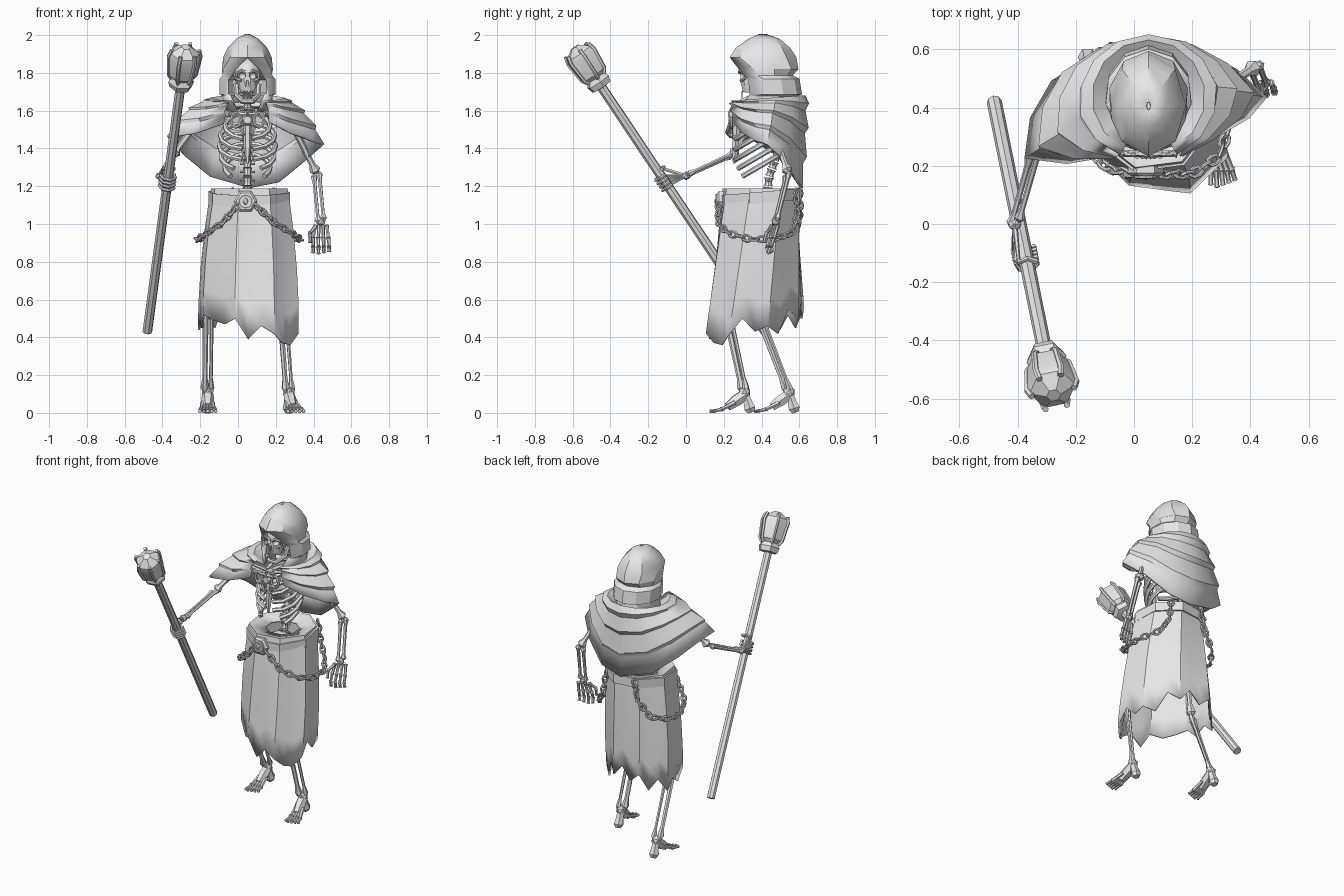
import bpy, bmesh, math
from math import sin, cos, pi
from mathutils import Vector as V

cube = bpy.data.objects.get("Cube")
if cube:
    bpy.data.objects.remove(cube, do_unlink=True)

grey = bpy.data.materials.new("plain grey")
grey.use_nodes = True
grey.diffuse_color = (0.8, 0.8, 0.8, 1)
for node in grey.node_tree.nodes:
    if node.type == 'BSDF_PRINCIPLED':
        node.inputs["Base Color"].default_value = (0.8, 0.8, 0.8, 1)
parts = []


def add(name, mesh):
    ob = bpy.data.objects.new(name, mesh)
    bpy.context.scene.collection.objects.link(ob)
    mesh.materials.clear()
    mesh.materials.append(grey)
    parts.append(ob)
    return ob


def finish(name, bm):
    bmesh.ops.remove_doubles(bm, verts=bm.verts, dist=0.0002)
    bmesh.ops.recalc_face_normals(bm, faces=bm.faces)
    mesh = bpy.data.meshes.new(name)
    bm.to_mesh(mesh)
    bm.free()
    return add(name, mesh)


def loft(name, rings, closed=False, caps=False, thick=0):
    """Skin a list of point rings with quads."""
    bm = bmesh.new()
    rows = [[bm.verts.new(p) for p in ring] for ring in rings]
    n = len(rows[0])
    for a, b in zip(rows, rows[1:]):
        for i in range(n if closed else n - 1):
            j = (i + 1) % n
            bm.faces.new((a[i], a[j], b[j], b[i]))
    if caps:
        bm.faces.new(rows[0])
        bm.faces.new(rows[-1])
    ob = finish(name, bm)
    if thick:
        mod = ob.modifiers.new("cloth thickness", 'SOLIDIFY')
        mod.thickness = thick
        mod.offset = 0
    return ob


def spun(name, p, q, profile, n=6):
    """Turn a (fraction, radius) profile about the line p-q."""
    p, q = V(p), V(q)
    rot = (q - p).to_track_quat('Z', 'Y')
    rings = [[p.lerp(q, t) + rot @ V((r * cos(2 * pi * k / n), r * sin(2 * pi * k / n), 0))
              for k in range(n)] for t, r in profile]
    return loft(name, rings, True, True)


def bone(name, p, q, r, knob=1.7):
    return spun(name, p, q, [(0, r * .7), (.05, r * knob), (.16, r), (.84, r * .85),
                             (.95, r * knob), (1, r * .7)])


def tube(name, paths, r, cyclic=False):
    curve = bpy.data.curves.new(name, 'CURVE')
    curve.dimensions = '3D'
    curve.bevel_depth, curve.bevel_resolution, curve.use_fill_caps = r, 1, True
    for path in paths:
        s = curve.splines.new('POLY')
        s.points.add(len(path) - 1)
        s.use_cyclic_u = cyclic
        for pt, co in zip(s.points, path):
            pt.co = (*co, 1)
    tmp = bpy.data.objects.new(name + " path", curve)
    mesh = bpy.data.meshes.new_from_object(tmp)
    bpy.data.objects.remove(tmp)
    return add(name, mesh)


def blob(name, c, radii, level=2):
    bm = bmesh.new()
    bmesh.ops.create_icosphere(bm, subdivisions=level, radius=1)
    for v in bm.verts:
        v.co = V(c) + V(a * b for a, b in zip(v.co, radii))
    return finish(name, bm)


def resample(pts, step):
    out = []
    for a, b in zip(pts, pts[1:]):
        a, b = V(a), V(b)
        n = max(1, round((b - a).length / step))
        out += [a.lerp(b, k / n) for k in range(n)]
    return out + [V(pts[-1])]


def chain(name, pts, step=.036):
    links, p = [], resample(pts, step)
    for i, (a, b) in enumerate(zip(p, p[1:])):
        t = (b - a).normalized()
        side = t.cross(V((.3, .5, .8))).normalized()
        if i % 2:
            side = t.cross(side)
        m = (a + b) / 2
        links.append([m + t * .026 * cos(k * pi / 4) + side * .016 * sin(k * pi / 4) for k in range(8)])
    tube(name, links, .007, True)


# Staff with clawed head
foot, axis = V((-.48, .42, .43)), V((.112, -.553, .826)).normalized()
spun("staff_shaft", foot, foot + axis * 1.6, [(0, .026), (1, .026)], 8)
base, tip = foot + axis * 1.565, foot + axis * 1.825
spun("staff_head", base, tip, [(0, .03), (.02, .06), (.14, .07), (.24, .054), (.32, .076),
                              (.75, .088), (.85, .08), (1, .025)], 6)
rot = axis.to_track_quat('Z', 'Y')
for k in range(6):
    out = rot @ V((cos(k * pi / 3), sin(k * pi / 3), 0))
    tube("staff_claw", [[base + axis * s + out * r for s, r in
                         ((.06, .056), (.085, .074), (.2, .086), (.24, .074))]], .011)

# Hood: faceted crown with a peaked opening below the brow
hood = [(2.0, .39, .42, .008, 0), (1.975, .335, .49, .055, 0), (1.93, .27, .545, .098, 0),
        (1.88, .238, .578, .122, 0), (1.82, .265, .588, .132, .5), (1.785, .28, .558, .13, .7),
        (1.765, .285, .595, .143, .8), (1.69, .285, .608, .143, .85), (1.68, .29, .578, .128, .8),
        (1.61, .28, .6, .13, .5)]
rings = []
for z, front, back, w, gap in hood:
    ring = []
    for k in range(9):
        a = gap + (2 * pi - 2 * gap) * k / 8
        ring.append(V((.05 + w * sin(a), (front + back) / 2 - (back - front) / 2 * cos(a), z)))
    rings.append(ring)
loft("hood", rings, thick=.014)

# Shoulder cape with stepped folds, lowest at the back, rolled in at the collar
hem = [(-.07, .25, 1.53), (-.22, .22, 1.48), (-.36, .23, 1.46), (-.34, .36, 1.44), (-.27, .48, 1.36),
       (-.14, .56, 1.25), (.06, .6, 1.19), (.21, .58, 1.22), (.34, .52, 1.33), (.44, .43, 1.42),
       (.38, .37, 1.44), (.27, .31, 1.48), (.16, .26, 1.54)]
rings = []
for t, push in ((-.2, -.07), (-.1, -.03), (0, .005), (.1, .022), (.2, .006), (.42, .028), (.48, .01),
                (.72, .026), (.78, .008), (1, .012)):
    ring = []
    for i, b in enumerate(hem):
        a = -.45 - (2 * pi - .9) * i / (len(hem) - 1)
        out = V((sin(a), -cos(a), 0))
        top = V((.05 + .19 * sin(a), .435 - .19 * cos(a), 1.66 - .015 * cos(a)))
        s = max(t, 0)
        ring.append(top.lerp(V(b), s) + out * push + V((0, 0, .04 * sin(pi * s) + .25 * min(t, 0))))
    rings.append(ring)
loft("shoulder_cape", rings, thick=.014)

# Ragged skirt of flat panels, waist lining and belt
drop = [.39, .46, .42, .37, .36, .42, .5, .43, .46, .42, .55, .5,
        .58, .5, .56, .45, .52, .44, .5, .45, .52, .49, .47, .5]


def corner(i, t, grow):
    a, flare = i * pi / 12, t * (2 - t)
    return V((.06 - .005 * t + (.206 + .066 * flare + grow) * sin(a),
              .395 - .03 * t - (.205 + .05 * t + grow) * cos(a) - .07 * t * sin(a), 0))


def panel(i, t, grow, z):
    k = (i + 1) // 3 * 3 - 1
    p = corner(k, t, grow).lerp(corner(k + 3, t, grow), (i - k) / 3)
    return p + V((0, 0, z))


rings = [[panel(i, 0, -.1, 1.165) for i in range(24)]]
for t in (0, .1, .3, .55, .8, 1):
    rings.append([panel(i, t, 0, 1.185 + (h - 1.185) * t) for i, h in enumerate(drop)])
loft("skirt", rings, True, thick=.01)
rings = [[panel(i, 0, g, 1.14 - .018 * cos(i * pi / 12) + dz) for i in range(24)]
         for g, dz in ((0, .03), (.018, .03), (.018, -.03), (0, -.03), (0, .03))]
loft("belt", rings, True)
spun("belt_buckle", (.04, .2, 1.12), (.04, .165, 1.12), [(0, .06), (.7, .062), (1, .05)], 6)
tube("buckle_ring", [[(.04 + .034 * sin(k * pi / 5), .162, 1.12 + .034 * cos(k * pi / 5))
                      for k in range(10)]], .007, True)
blob("buckle_stud", (.04, .162, 1.12), (.015, .012, .02), 1)
chain("left_chain", [(.09, .17, 1.1), (.2, .17, 1.0), (.29, .23, .95), (.33, .34, .92),
                     (.325, .46, .92), (.26, .56, .95), (.21, .59, 1.04), (.19, .585, 1.18)])
chain("right_chain", [(0, .17, 1.1), (-.09, .19, 1.0), (-.17, .26, .95), (-.215, .36, .92),
                      (-.21, .48, .92), (-.14, .58, .95), (-.06, .605, 1.05), (-.03, .6, 1.18)])

# Skull with carved sockets, jaw and teeth
skull = blob("skull", (.05, .39, 1.8), (.075, .105, .085), 3)
face = spun("skull_face", (.05, .345, 1.8), (.05, .335, 1.695), [(0, .058), (.5, .055), (1, .035)], 10)
cutters = [blob("socket_cutter", (.05 + s * .03, .285, 1.785), (.022, .03, .02)) for s in (-1, 1)]
cutters.append(spun("nose_cutter", (.05, .285, 1.765), (.05, .285, 1.725), [(0, .005), (1, .016)], 6))
for ob in (skull, face):
    for c in cutters:
        mod = ob.modifiers.new("carve", 'BOOLEAN')
        mod.operation, mod.object = 'DIFFERENCE', c
bpy.context.view_layer.update()
deps = bpy.context.evaluated_depsgraph_get()
baked = [bpy.data.meshes.new_from_object(ob.evaluated_get(deps)) for ob in (skull, face)]
for ob, mesh in zip((skull, face), baked):
    ob.modifiers.clear()
    ob.data = mesh
for c in cutters:
    parts.remove(c)
    bpy.data.objects.remove(c)
tube("jaw", [[(.05 + s * x, y, z) for s, x, y, z in ((-1, .06, .38, 1.74), (-1, .055, .36, 1.68),
     (-1, .025, .295, 1.65), (1, .025, .295, 1.65), (1, .055, .36, 1.68), (1, .06, .38, 1.74))]], .014)
tube("brow_and_cheeks", [[(.05 + s * x, y, z) for x, y, z in ((.006, .285, 1.8), (.03, .285, 1.812),
     (.058, .305, 1.8), (.06, .31, 1.77), (.035, .29, 1.758))] for s in (-1, 1)], .009)
for k in range(6):
    bone("tooth", (.028 + k * .009, .298, 1.705), (.028 + k * .009, .295, 1.67), .004, 1.1)

# Spine, ribs slanting down to the front, sternum, pelvis
spine = resample([(.05, .42, 1.05), (.05, .44, 1.25), (.05, .5, 1.42), (.05, .49, 1.58), (.05, .42, 1.74)], .045)
for a, b in zip(spine, spine[1:]):
    spun("vertebra", a, b, [(.05, .024), (.3, .019), (.6, .019), (.9, .026)], 8)
    m = a.lerp(b, .6)
    bone("vertebra_wings", m - V((.04, 0, 0)), m + V((.04, 0, 0)), .007, 1.1)
for zc, w, end in ((1.3, .12, 2.3), (1.355, .14, 2.6), (1.41, .15, 2.95), (1.465, .145, 2.95), (1.52, .12, 2.95)):
    tube("rib_pair", [[(.05 + s * w * sin(a), .38 + .12 * cos(a), zc + .07 * cos(a))
                       for a in [end * k / 6 for k in range(7)]] for s in (-1, 1)], .014)
spun("sternum", (.05, .255, 1.32), (.05, .275, 1.6), [(0, .008), (.3, .02), (.8, .022), (1, .03)], 6)
blob("pelvis", (.06, .41, 1.06), (.13, .08, .07), 2)

# Cape clasp with looped chain
for s in (-1, 1):
    tube("clasp_loop", [[(.05 + s * (.06 + .026 * cos(k * pi / 4)), .24, 1.55 + .04 * sin(k * pi / 4))
                         for k in range(8)]], .009, True)
    bone("clasp_bar", (.05, .24, 1.58), (.05 + s * .1, .245, 1.58), .011)
    bone("clasp_prong", (.05 + s * .04, .24, 1.52), (.05 + s * .02, .24, 1.47), .01)
spun("clasp_plate", (.05, .255, 1.55), (.05, .225, 1.55), [(0, .034), (1, .022)], 6)

# Arms
ls, le, lw = V((.27, .44, 1.56)), V((.415, .54, 1.27)), V((.44, .475, 1.01))
rs, re, rw = V((-.2, .37, 1.56)), V((-.34, .25, 1.37)), V((-.41, .0, 1.255))
for side, s, e, w in (("left", ls, le, lw), ("right", rs, re, rw)):
    bone(side + "_collar_bone", (.05, .28, 1.59), s, .012)
    bone(side + "_upper_arm", s, e, .018)
    off = V((.014, .008, .008))
    bone(side + "_radius", e - off, w - off, .011)
    bone(side + "_ulna", e + off, w + off, .011)
    blob(side + "_wrist", w, (.026, .024, .024), 1)

# Hanging left hand
for k in range(4):
    a = lw + V((-.03 + k * .02, -.012 + k * .008, -.015))
    pts = [a, a + V((-.012 + k * .007, -.02, -.07)), a + V((-.012 + k * .008, -.035, -.115)),
           a + V((-.012 + k * .008, -.03, -.155 + .006 * abs(k - 1)))]
    for p, q in zip(pts, pts[1:]):
        bone("left_finger", p, q, .01, 1.3)
thumb = [lw + V(p) for p in ((-.03, -.02, -.02), (-.06, -.05, -.06), (-.058, -.06, -.11))]
for p, q in zip(thumb, thumb[1:]):
    bone("left_thumb", p, q, .01, 1.3)

# Right hand wrapped round the staff
u = V((-1, .4, 0))
u = (u - axis * u.dot(axis)).normalized()
v = axis.cross(u)
for k in range(4):
    grip = foot + axis * (.93 + k * .022)
    ring = [grip + (u * cos(a) + v * sin(a)) * .038 for a in (.3, 1.2, 2.2, 3.2, 4.1)]
    tube("right_finger", [ring], .009)
    bone("right_palm_bone", rw, ring[0], .009, 1.3)
grip = foot + axis * 1.03
tube("right_thumb", [[rw] + [grip + (u * cos(a) + v * sin(a)) * .038 for a in (-.3, -1.2, -2.2)]], .01)

# Legs and arched feet
for side, hip, knee, ankle, turn in (
        ("left", (.16, .4, 1.05), (.235, .21, .58), (.27, .31, .11), .06),
        ("right", (-.04, .42, 1.05), (-.155, .365, .58), (-.16, .545, .11), 0)):
    bone(side + "_thigh", hip, knee, .018)
    a, b, off = V(knee), V(ankle), V((.016, .012, 0))
    bone(side + "_shin", a - off, b - off, .016, 1.4)
    bone(side + "_calf_bone", a + off, b + off, .011)
    blob(side + "_ankle", b, (.036, .034, .034), 1)
    spun(side + "_heel", b, b + V((0, .035, -.108)), [(0, .024), (.5, .026), (.8, .034), (1, .02)], 6)
    spun(side + "_instep", b - V((0, -.005, .01)), b + V((turn * .3, -.09, -.078)),
         [(0, .03), (.5, .034), (1, .024)], 6)
    for k in range(5):
        p = b + V((-.025 + k * .012 + turn * .2, -.05, -.055))
        q = b + V((-.036 + k * .018 + turn * .5, -.125, -.092))
        r = b + V((-.042 + k * .021 + turn * .6, -.185 + .008 * abs(k - 1), -.102))
        bone(side + "_foot_bone", p, q, .012, 1.2)
        bone(side + "_toe", q, r, .009, 1.2)

# Smooth shading with sharp creases kept
bpy.ops.object.select_all(action='DESELECT')
for ob in parts:
    ob.select_set(True)
bpy.context.view_layer.objects.active = parts[0]
bpy.ops.object.shade_smooth_by_angle(angle=math.radians(30))
